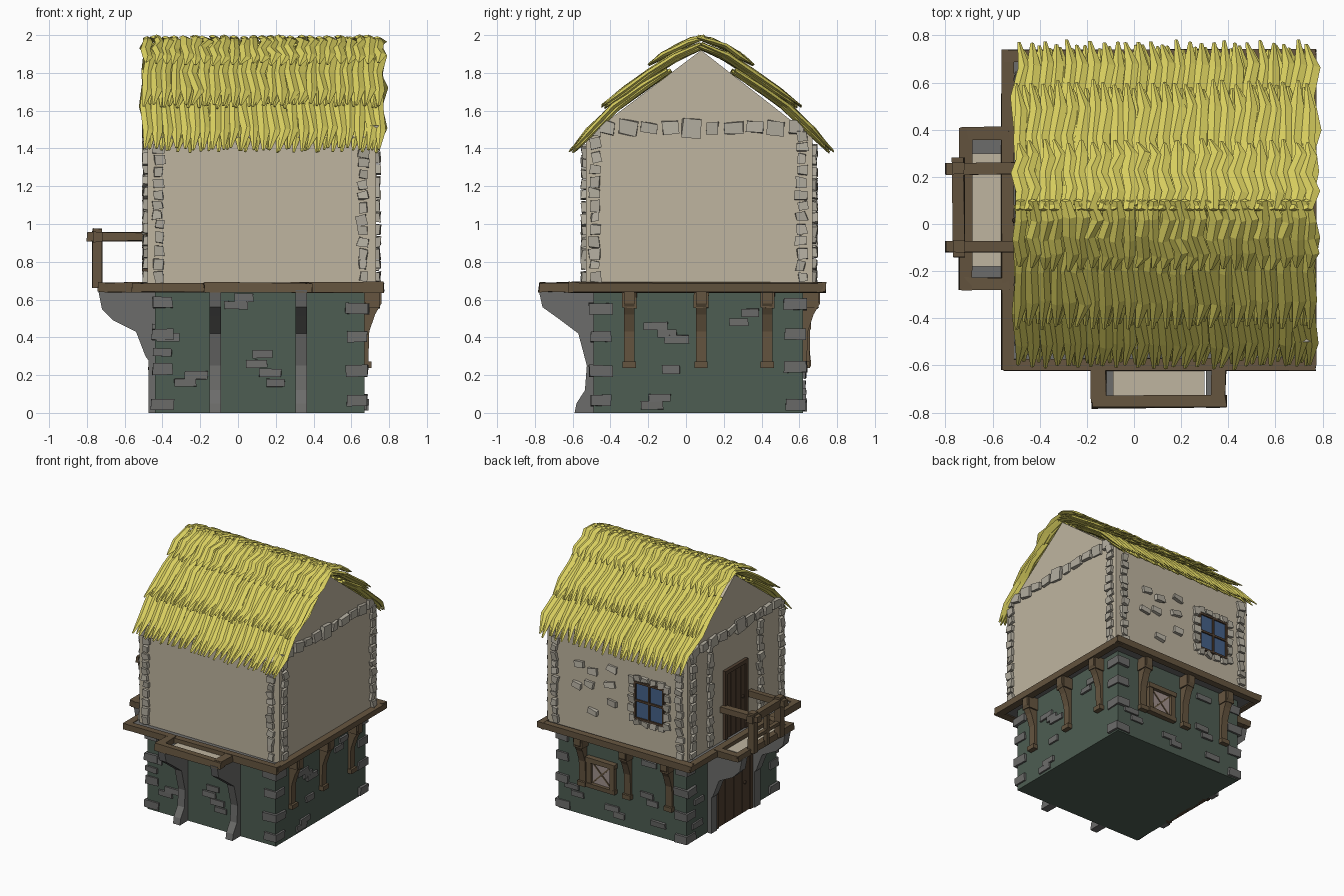
import bpy, bmesh, math, random
from mathutils import Matrix, Vector

if "Cube" in bpy.data.objects:
    bpy.data.objects.remove(bpy.data.objects["Cube"])

random.seed(4)
R = random.uniform
T = Matrix.Translation

def mat(name, r, g, b):
    m = bpy.data.materials.new(name)
    m.diffuse_color = (r, g, b, 1)
    m.use_nodes = True
    m.node_tree.nodes["Principled BSDF"].inputs["Base Color"].default_value = m.diffuse_color
    return m

THATCH = mat("thatch", .72, .65, .12)
PLASTER = mat("plaster", .52, .46, .35)
GREEN = mat("green_wall", .075, .11, .085)
WOOD = mat("wood", .13, .09, .05)
DOOR = mat("door_wood", .08, .05, .03)
GREY = mat("grey_stone", .15, .15, .145)
PALE = mat("pale_stone", .45, .42, .35)
GLASS = mat("blue_glass", .06, .12, .25)
PANE = mat("leaded_pane", .35, .28, .26)

def finish(name, bm, material):
    bmesh.ops.recalc_face_normals(bm, faces=bm.faces)
    me = bpy.data.meshes.new(name)
    bm.to_mesh(me)
    bm.free()
    me.materials.append(material)
    ob = bpy.data.objects.new(name, me)
    bpy.context.collection.objects.link(ob)
    return ob

def box(bm, size, M, jit=0):
    vs = bmesh.ops.create_cube(bm, size=1, matrix=M @ Matrix.Diagonal((*size, 1)))["verts"]
    for v in vs:
        v.co += Vector((R(-jit, jit), R(-jit, jit), R(-jit, jit)))

def span(bm, x0, x1, y0, y1, z0, z1, jit=0):
    box(bm, (x1 - x0, y1 - y0, z1 - z0),
        T(((x0 + x1) / 2, (y0 + y1) / 2, (z0 + z1) / 2)), jit)

def prism(bm, prof, w, M):
    # profile points are (distance out of the wall, height)
    a, b = [[bm.verts.new(M @ Vector((s * w / 2, -o, z))) for o, z in prof] for s in (-1, 1)]
    bm.faces.new(a)
    bm.faces.new(b[::-1])
    for i in range(len(a)):
        j = (i + 1) % len(a)
        bm.faces.new((a[i], b[i], b[j], a[j]))

LOWER = {"front": -.49, "right": .67, "back": .62, "left": -.44}
UPPER = {"front": -.53, "right": .73, "back": .67, "left": -.48}
TURN = {"front": 0, "right": 90, "back": 180, "left": -90}

def on(walls, face, a, z=0):
    # frame on a wall: local x along it, local -y outwards
    d = walls[face]
    p = (a, d, z) if face in ("front", "back") else (d, a, z)
    return T(p) @ Matrix.Rotation(math.radians(TURN[face]), 4, "Z")

# Lower storey
bm = bmesh.new()
span(bm, -.44, .67, -.49, .62, 0, .65)
finish("lower_wall", bm, GREEN)

# Upper storey with gables
bm = bmesh.new()
prism(bm, [(.53, .68), (.53, 1.46), (-.08, 1.92), (-.67, 1.46), (-.67, .68)], 1.21, T((.125, 0, 0)))
finish("upper_wall", bm, PLASTER)

# Floor between the storeys
bm = bmesh.new()
span(bm, -.52, .74, -.58, .7, .65, .68)
finish("floor_slab", bm, GREY)

# Floor beams and balcony frames
bm = bmesh.new()
for b in [(-.56, -.51, -.62, .74), (.72, .77, -.61, .73), (-.55, .77, -.62, -.57), (-.55, .77, .69, .74),
          (-.18, .39, -.78, -.73), (-.18, -.12, -.76, -.6), (.33, .39, -.76, -.6),
          (-.74, -.69, -.28, .41), (-.73, -.53, -.28, -.23), (-.73, -.53, .36, .41)]:
    span(bm, *b, .64, .69, .005)
finish("floor_beams", bm, WOOD)

bm = bmesh.new()
span(bm, -.09, .3, -.74, -.57, .642, .66)
span(bm, -.7, -.53, -.18, .3, .642, .66)
finish("balcony_floors", bm, PLASTER)

# Railing of the side balcony
bm = bmesh.new()
for y in (-.095, .235):
    span(bm, -.8, -.48, y - .025, y + .025, .91, .955, .003)
    span(bm, -.77, -.72, y - .025, y + .025, .66, .975, .003)
span(bm, -.77, -.72, -.14, .28, .905, .96, .004)
span(bm, -.76, -.73, .05, .085, .66, .92)
span(bm, -.76, -.73, -.1, .24, .76, .785)
finish("balcony_railing", bm, WOOD)

# Grey stone balcony brackets
bm = bmesh.new()
for x in (-.12, .335):
    prism(bm, [(0, .65), (.29, .65), (.27, .56), (.2, .51), (.08, .42), (.035, .25),
               (.045, .12), (.09, .05), (.1, 0), (0, 0)], .06, on(LOWER, "front", x))
for y in (-.205, .33):
    prism(bm, [(0, .65), (.3, .65), (.28, .55), (.22, .49), (.1, .43), (.05, .3),
               (.035, .28), (.035, 0), (0, 0)], .07, on(LOWER, "left", y))
box(bm, (.5, .06, .14), on(LOWER, "left", .06, .53))
finish("stone_brackets", bm, GREY)

# Wooden brackets
bm = bmesh.new()
spots = [("right", a) for a in (-.3, .08, .43)] + [("back", a) for a in (.45, .06, -.3)]
for f, a in spots:
    M = on(LOWER, f, a)
    prism(bm, [(0, .65), (.09, .65), (.09, .58), (.055, .52), (.025, .43), (.02, .27), (0, .27)], .055, M)
    box(bm, (.075, .08, .09), M @ T((0, -.04, .6)), .004)
    box(bm, (.07, .045, .035), M @ T((0, -.015, .255)))
finish("wooden_brackets", bm, WOOD)

# Bricks on the lower storey
bm = bmesh.new()
bricks = {
    "front": [(-.37, .4), (-.4, .32), (-.22, .2), (-.28, .16), (.03, .61), (-.01, .57), (.13, .31),
              (.1, .26), (.2, .16), (.17, .21)],
    "right": [(-.16, .46), (-.1, .42), (-.05, .39), (.34, .53), (.28, .48), (-.08, .23), (-.14, .08), (-.18, .04)],
    "back": [(.55, .2), (.5, .15), (.2, .12), (.14, .08), (-.1, .3), (-.15, .25), (-.12, .55), (-.2, .1)],
    "left": [(-.36, .45), (-.32, .4), (.48, .3), (.5, .12)]}
for f, spots in bricks.items():
    for a, z in spots:
        box(bm, (R(.09, .13), .03, .042), on(LOWER, f, a, z), .003)
for x in (-.4, .63):
    for y in (-.45, .58):
        for z in (.05, .23, .4, .57):
            box(bm, (R(.1, .13), R(.1, .13), .06), T((x, y, z + R(-.02, .02))), .004)
finish("lower_bricks", bm, GREY)

# Pale stones: corner columns, gable rows, window surround
bm = bmesh.new()
def stone(f, a, z, w, h):
    M = on(UPPER, f, a, z) @ Matrix.Rotation(R(-.2, .2), 4, "Y")
    box(bm, (w, .045, h), M, .007)

def column(f, a, top):
    z = .72
    while z < top:
        h = R(.04, .06)
        stone(f, a + R(-.008, .008), z, R(.04, .06), h)
        z += h + .012
for f, spots in {"front": (-.42, .66), "back": (-.42, .66),
                 "right": (-.48, .61), "left": (-.48, .61, .4, -.22)}.items():
    for a in spots:
        column(f, a, 1.42 if f in ("front", "back") else 1.5)
for f in ("right", "left"):
    for i in range(10):
        big = i == 4
        stone(f, -.42 + i * .112, 1.51, .1 if big else R(.07, .1), .1 if big else R(.055, .075))
for a, z in [(.45, 1.2), (.33, 1.18), (.165, 1.24), (.47, 1.04), (.36, 1.07), (.18, 1.11), (.33, .86), (.165, .97)]:
    stone("back", a, z, .08, .045)
for s in (-1, 1):
    for i in range(5):
        stone("back", -.16 + s * .15, .91 + i * .073, .05, .055)
    for i in range(4):
        stone("back", -.265 + i * .07, 1.055 + s * .17, .055, .04)
finish("pale_stones", bm, PALE)

# Upper window
bm = bmesh.new()
W = on(UPPER, "back", -.16, 1.055)
box(bm, (.24, .02, .28), W)
finish("upper_window_glass", bm, GLASS)
bm = bmesh.new()
for s in (-1, 0, 1):
    box(bm, (.016, .04, .29), W @ T((s * .122, 0, 0)))
    box(bm, (.25, .04, .016), W @ T((0, 0, s * .14)))
finish("upper_window_frame", bm, DOOR)

# Lower window with crossed bars
W = on(LOWER, "back", .285, .36)
bm = bmesh.new()
box(bm, (.18, .03, .18), W)
finish("lower_window_pane", bm, PANE)
bm = bmesh.new()
for s in (-1, 1):
    box(bm, (.04, .07, .21), W @ T((s * .1, 0, 0)), .003)
    box(bm, (.25, .08, .035), W @ T((0, 0, s * .1)), .003)
    box(bm, (.22, .04, .01), W @ Matrix.Rotation(s * .785, 4, "Y"))
finish("lower_window_frame", bm, WOOD)

# Doors with planks and knobs
bm = bmesh.new()
for walls, y, z0, w, h in ((LOWER, .06, 0, .42, .47), (UPPER, .09, .69, .25, .52)):
    D = on(walls, "left", y, z0 + h / 2)
    for i in range(4):
        box(bm, (w / 4 - .006, .03, h), D @ T(((i - 1.5) * w / 4, 0, 0)))
    for s in (-1, 1):
        box(bm, (.03, .05, h), D @ T((s * w / 2, 0, 0)))
    box(bm, (w + .03, .05, .03), D @ T((0, 0, h / 2)))
    bmesh.ops.create_icosphere(bm, subdivisions=1, radius=.014, matrix=D @ T((w * .3, -.025, 0)))
finish("doors", bm, DOOR)

# Thatch: bent tapering blades in three overlapping rows per slope
def blade(bm, x, side, path, w):
    rings, n = [], len(path)
    for i, (d, off) in enumerate(path):
        d += R(-.012, .012) if i else 0
        p = Vector((x + R(-.012, .012) + (.008 if i % 2 else -.008), .08 + side * d, 1.92 - .75 * d + off + R(-.006, .006)))
        k = .25 if i == n - 1 else (.7 if i == 0 else 1)
        up = Vector((0, side * .6, .8)) * .014 * k
        dx = Vector((w / 2 * k, 0, 0))
        rings.append([bm.verts.new(p + v) for v in (dx, up, -dx, -up)])
    for a, b in zip(rings, rings[1:]):
        for i in range(4):
            j = (i + 1) % 4
            bm.faces.new((a[i], a[j], b[j], b[i]))
    bm.faces.new(rings[0])
    bm.faces.new(rings[-1])

rows = {"lower": [(.18, .03), (.32, .045), (.46, .05), (.59, .02), (.69, -.01)],
        "middle": [(.0, .03), (.14, .075), (.28, .09), (.41, .095), (.52, .1)],
        "ridge": [(-.02, .055), (.06, .09), (.14, .115), (.21, .125), (.27, .13)]}
for name, path in rows.items():
    bm = bmesh.new()
    for side in (-1, 1):
        for i in range(25):
            blade(bm, -.48 + i * 1.225 / 24, side, path, R(.052, .062))
            if name != "ridge":
                under = [(d - .02, o - .02) for d, o in path]
                blade(bm, min(-.455 + i * 1.225 / 24, .74), side, under, .055)
    finish(name + "_thatch", bm, THATCH)
